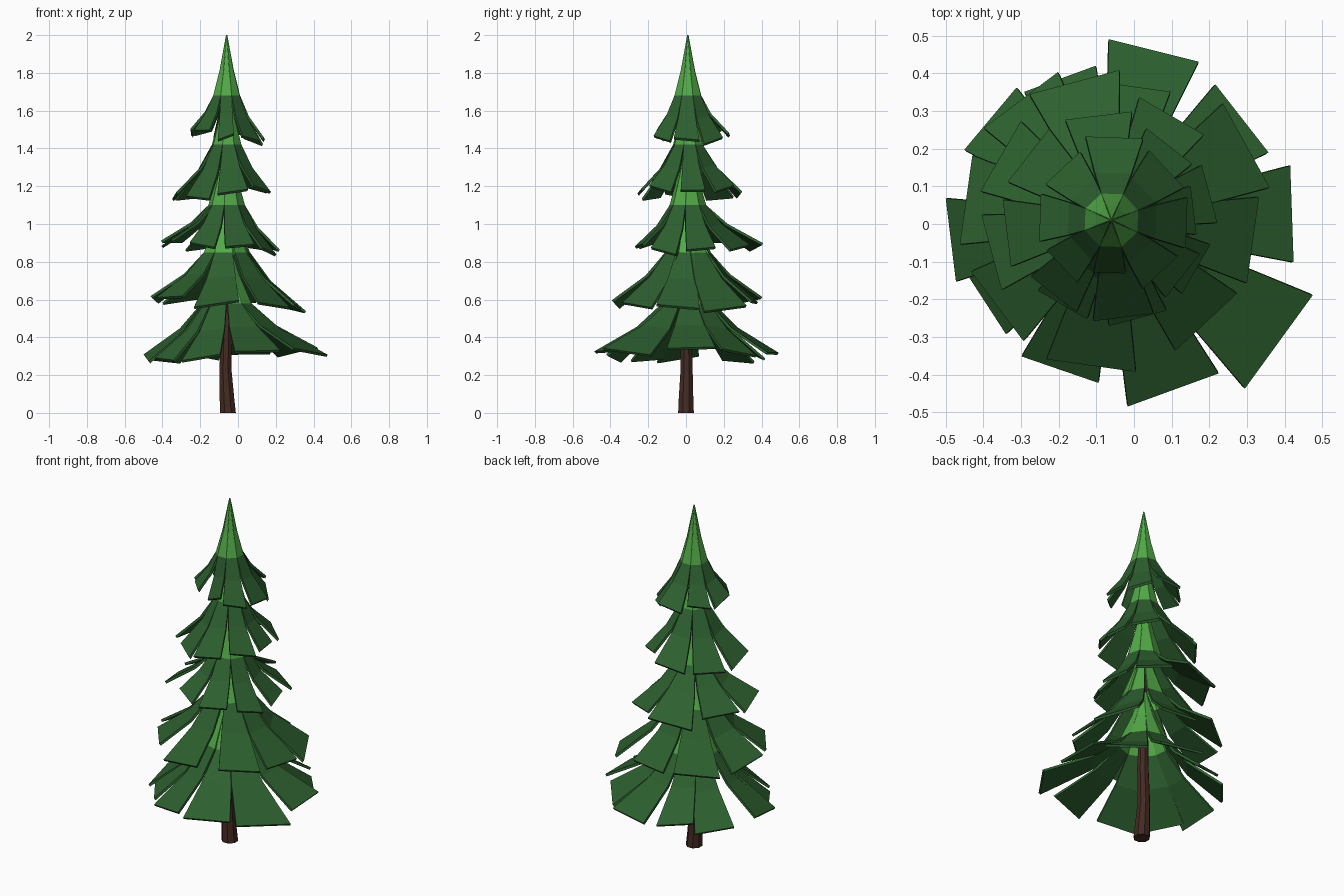
import bpy, bmesh, math
from mathutils import Vector

if "Cube" in bpy.data.objects:
    bpy.data.objects.remove(bpy.data.objects["Cube"])

def mat(name, c):
    m = bpy.data.materials.new(name)
    m.diffuse_color = (*c, 1)
    m.use_nodes = True
    m.node_tree.nodes["Principled BSDF"].inputs["Base Color"].default_value = m.diffuse_color
    return m

LIGHT = mat("light_green", (0.085, 0.40, 0.065))
DARK = mat("dark_green", (0.026, 0.115, 0.028))
BARK = mat("bark_brown", (0.058, 0.023, 0.016))
CX, CY = -0.06, 0.01

def finish(bm, name, mats):
    bmesh.ops.recalc_face_normals(bm, faces=bm.faces)
    me = bpy.data.meshes.new(name)
    bm.to_mesh(me)
    bm.free()
    for m in mats:
        me.materials.append(m)
    ob = bpy.data.objects.new(name, me)
    bpy.context.collection.objects.link(ob)

def blade(bm, apex, br, bz, n, ang, r, z, w):
    """One bough: thin curved strip, narrow at the tip, wide at the hem."""
    a = math.radians(ang)
    out = Vector((math.cos(a), math.sin(a), 0))
    side = Vector((-out.y, out.x, 0))
    bw = 2 * br * math.tan(math.pi / n)
    prof = [(0.003, apex, 0.004),
            (br * 0.52, bz + (apex - bz) * 0.42, bw * 0.55),
            (br, bz, bw),
            (br + (r - br) * 0.37, bz + (z - bz) * 0.49, bw + (w - bw) * 0.42),
            (r, z, w)]
    roll = -0.018 * math.cos(2.5 * (a - math.radians(330)))   # slight tilt of the hem
    rows = []
    for i, (pr, pz, pw) in enumerate(prof):
        t = 0.003 if i == 0 else 0.014
        base = Vector((CX, CY, pz)) + out * pr
        inner = base - out * t * 0.6 - Vector((0, 0, t * 0.8 if i else 0))
        tilt = Vector((0, 0, roll if i == 4 else roll * 0.5 if i == 3 else 0))
        rows.append([bm.verts.new(p) for p in (
            base - side * pw / 2 - tilt, base + side * pw / 2 + tilt,
            inner + side * pw / 2 + tilt, inner - side * pw / 2 - tilt)])
    for i in range(4):
        for k in range(4):
            j = (k + 1) % 4
            f = bm.faces.new((rows[i][k], rows[i][j], rows[i + 1][j], rows[i + 1][k]))
            f.material_index = 0 if i < 2 else 1
    bm.faces.new(rows[0]).material_index = 0
    bm.faces.new(rows[-1]).material_index = 1

def tier(name, apex, br, bz, hem, lean, width, start, radii, turn=()):
    """Ring of boughs; longer ones are wider, the hem leans along x."""
    bm = bmesh.new()
    n = len(radii)
    mean = sum(radii) / n
    for k, r in enumerate(radii):
        ang = start + k * 360 / n + (turn[k] if turn else 0)
        z = hem + lean * math.cos(math.radians(ang)) + 0.01 * math.sin(k * 2.3 + start)
        blade(bm, apex, br, bz, n, ang, r, z, width * (r / mean) ** 1.3)
    finish(bm, name, [LIGHT, DARK])

# Five tiers, tip to bottom: apex, border radius and height, hem, lean, width, angle, reaches
tier("top_boughs", 2.0, .07, 1.68, 1.47, -.025, .125, 268,
     [.14, .19, .20, .20, .22, .19, .19, .18])
tier("upper_boughs", 1.76, .075, 1.42, 1.165, .025, .16, 277,
     [.26, .24, .22, .25, .28, .28, .28, .25])
tier("middle_boughs", 1.5, .09, 1.1, .885, -.02, .185, 285,
     [.27, .26, .27, .32, .38, .34, .33, .26])
tier("lower_boughs", 1.22, .115, .85, .585, -.025, .235, 262,
     [.39, .37, .38, .41, .36, .40, .39, .38], [0, 6, 0, -8, 0, 0, 0, 0])
tier("bottom_boughs", .93, .13, .58, .31, .027, .235, 2,
     [.48, .44, .465, .40, .42, .43, .40, .42, .48, .55],
     [0, 0, 2, 0, -6, 5, -5, -3, 0, -2])

# Trunk: tapered, slightly bent, eight sides
bm = bmesh.new()
rings = []
for x, y, z, r in [(-.053, 0, 0, .045), (-.058, 0, .07, .042), (-.066, .003, .22, .035),
                   (-.062, 0, .42, .032), (-.06, .008, .75, .024), (-.06, .01, 1.3, .008)]:
    rings.append([bm.verts.new((x + r * math.cos((k + .5) * math.pi / 4),
                                y + r * math.sin((k + .5) * math.pi / 4), z)) for k in range(8)])
for a, b in zip(rings, rings[1:]):
    for k in range(8):
        j = (k + 1) % 8
        bm.faces.new((a[k], a[j], b[j], b[k]))
bm.faces.new(rings[0])
bm.faces.new(rings[-1])
finish(bm, "trunk", [BARK])
